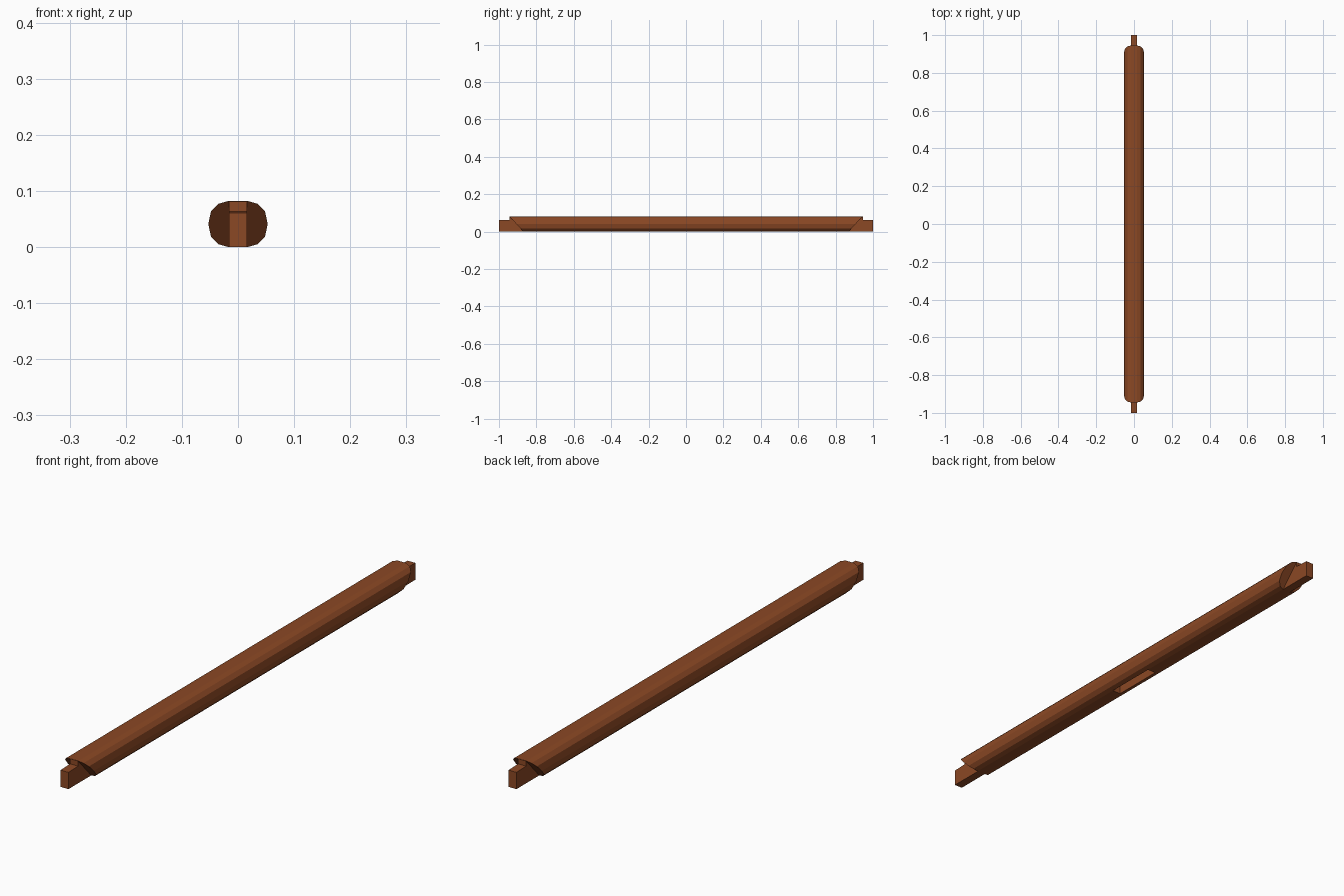
import bpy, bmesh

if "Cube" in bpy.data.objects:
    bpy.data.objects.remove(bpy.data.objects["Cube"])

wood = bpy.data.materials.new("brown wood")
wood.diffuse_color = (0.26, 0.065, 0.018, 1)
wood.use_nodes = True
wood.node_tree.nodes["Principled BSDF"].inputs["Base Color"].default_value = wood.diffuse_color


def make_object(name, loop_a, loop_b):
    """Closed prism between two matching point loops."""
    bm = bmesh.new()
    a = [bm.verts.new(p) for p in loop_a]
    b = [bm.verts.new(p) for p in loop_b]
    n = len(a)
    bm.faces.new(a)
    bm.faces.new(b[::-1])
    for i in range(n):
        j = (i + 1) % n
        bm.faces.new((a[i], b[i], b[j], a[j]))
    bmesh.ops.recalc_face_normals(bm, faces=bm.faces)
    me = bpy.data.meshes.new(name)
    bm.to_mesh(me)
    bm.free()
    me.materials.append(wood)
    ob = bpy.data.objects.new(name, me)
    bpy.context.collection.objects.link(ob)
    return ob


# Beam: rounded section, both ends undercut at about 45 degrees
TOP = 0.082
quarter = [(0.053, 0.041), (0.048, 0.064), (0.035, 0.077), (0.017, TOP)]
upper = quarter + [(-x, z) for x, z in reversed(quarter)]
section = upper + [(x, TOP - z) for x, z in reversed(upper[1:-1])]


def end_y(z):
    return 0.945 - (TOP - z) * 0.93


beam = make_object("beam",
                   [(x, -end_y(z), z) for x, z in section],
                   [(x, end_y(z), z) for x, z in section])

# Mortise slot in the middle of the underside
slot = [(-0.017, -0.1), (0.017, -0.1), (0.017, 0.1), (-0.017, 0.1)]
cutter = make_object("slot_cutter",
                     [(x, y, -0.02) for x, y in slot],
                     [(x, y, 0.055) for x, y in slot])
cutter.hide_render = True
mod = beam.modifiers.new("slot", 'BOOLEAN')
mod.operation = 'DIFFERENCE'
mod.solver = 'EXACT'
mod.object = cutter
bpy.context.view_layer.objects.active = beam
bpy.ops.object.modifier_apply(modifier=mod.name)
bpy.data.objects.remove(cutter)

# Stepped tenon at each end
profile = [(0.86, 0), (1.0, 0), (1.0, 0.061), (0.945, 0.063),
           (0.945, 0.0815), (0.86, 0.0815)]
for name, s in (("front_tenon", -1), ("back_tenon", 1)):
    make_object(name,
                [(-0.016, s * y, z) for y, z in profile],
                [(0.016, s * y, z) for y, z in profile])
